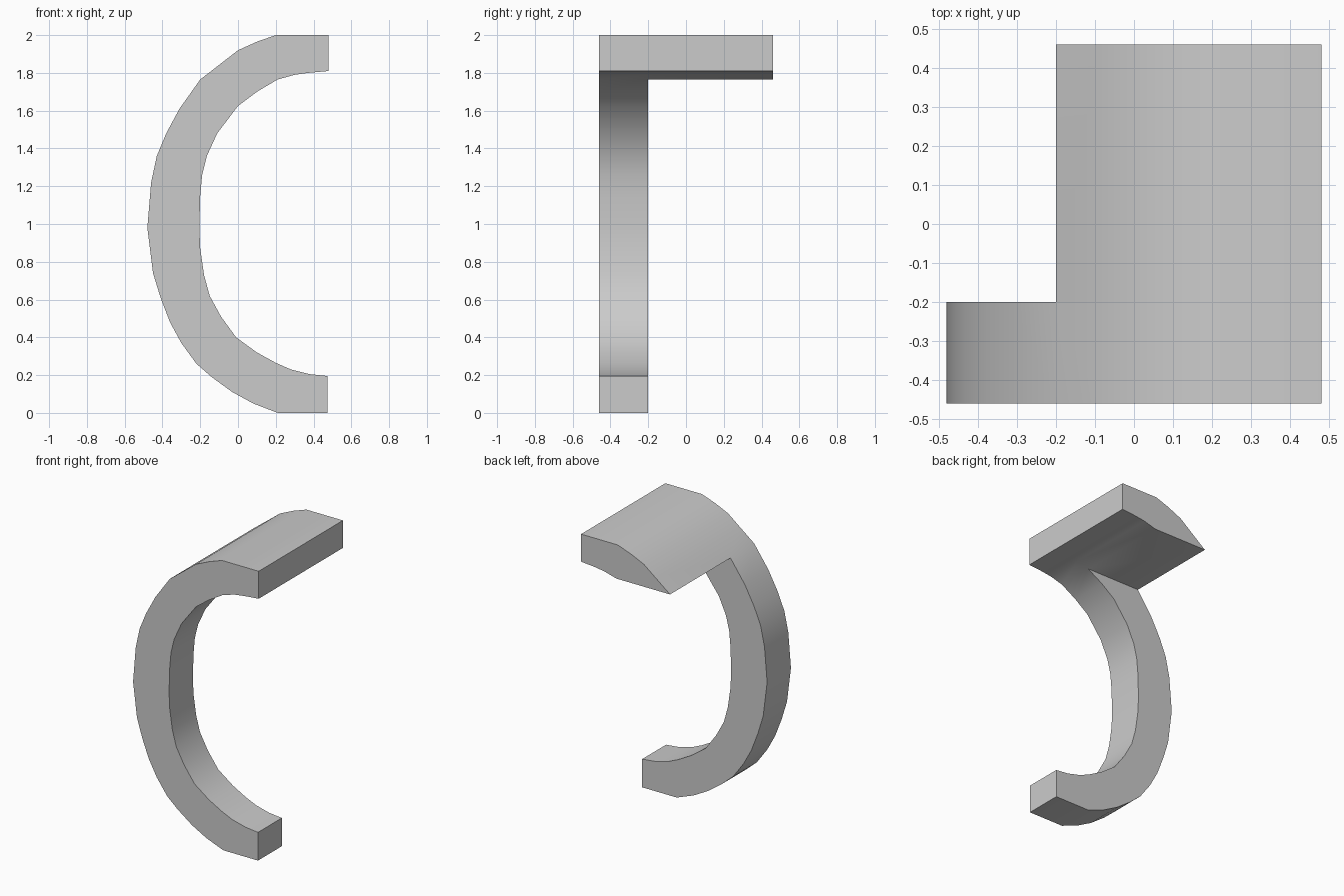
import bpy
import bmesh
import math

default_cube = bpy.data.objects.get("Cube")
if default_cube:
    bpy.data.objects.remove(default_cube, do_unlink=True)

FRONT, ARM_BACK, PLATE_BACK = -0.46, -0.2, 0.46

# Corners shared by the curved arm and the top plate
OUTER_JOINT = (-0.2, 1.765)
INNER_JOINT = (0.21, 1.765)

# Top plate cross-section, from the inner joint round to the outer joint
plate_rim = [(0.3, 1.79), (0.37, 1.8), (0.48, 1.81), (0.48, 2), (0.2, 2),
             (0.1, 1.965), (0, 1.92), (-0.09, 1.85)]

# Curved arm, outer edge downwards and inner edge back up
arm_outer = [(-0.31, 1.61), (-0.38, 1.48), (-0.43, 1.36), (-0.46, 1.22),
             (-0.48, 0.98), (-0.45, 0.74), (-0.41, 0.61), (-0.36, 0.48),
             (-0.3, 0.37), (-0.22, 0.26), (-0.14, 0.19), (-0.03, 0.11),
             (0.08, 0.05), (0.21, 0)]
arm_inner = [(0.475, 0), (0.475, 0.195), (0.38, 0.205), (0.28, 0.23),
             (0.2, 0.265), (0.1, 0.32), (-0.01, 0.4), (-0.09, 0.51),
             (-0.15, 0.62), (-0.18, 0.73), (-0.2, 0.87), (-0.205, 0.98),
             (-0.2, 1.15), (-0.19, 1.26), (-0.165, 1.36), (-0.11, 1.48),
             (0, 1.625), (0.1, 1.7)]


def make_material(name, colour):
    material = bpy.data.materials.new(name)
    material.use_nodes = True
    material.diffuse_color = colour
    material.node_tree.nodes["Principled BSDF"].inputs["Base Color"].default_value = colour
    return material


def add_points(bm, points):
    return [bm.verts.new((x, FRONT, z)) for x, z in points]


bm = bmesh.new()

# Front outline: arm and plate share the joint edge
outer_joint, inner_joint = add_points(bm, [OUTER_JOINT, INNER_JOINT])
arm_verts = add_points(bm, arm_outer + arm_inner)
plate_verts = add_points(bm, plate_rim)
arm_face = bm.faces.new([outer_joint] + arm_verts + [inner_joint])
plate_face = bm.faces.new([outer_joint, inner_joint] + plate_verts)

# Thicken the whole hook to the depth of the arm
result = bmesh.ops.extrude_face_region(bm, geom=[arm_face, plate_face])
for item in result["geom"]:
    if isinstance(item, bmesh.types.BMVert):
        item.co.y = ARM_BACK

# Carry the plate section on to the back
plate_back = max((f for f in bm.faces
                  if all(abs(v.co.y - ARM_BACK) < 0.001 for v in f.verts)),
                 key=lambda f: f.calc_center_median().z)
result = bmesh.ops.extrude_discrete_faces(bm, faces=[plate_back])
for vert in result["faces"][0].verts:
    vert.co.y = PLATE_BACK

bmesh.ops.recalc_face_normals(bm, faces=bm.faces[:])
mesh = bpy.data.meshes.new("curved_hook")
bm.to_mesh(mesh)
bm.free()

# Place the finished hook in the scene
hook = bpy.data.objects.new("curved_hook", mesh)
bpy.context.collection.objects.link(hook)
mesh.materials.append(make_material("plain_grey", (0.6, 0.6, 0.6, 1)))

bpy.ops.object.select_all(action="DESELECT")
hook.select_set(True)
bpy.context.view_layer.objects.active = hook
bpy.ops.object.shade_smooth_by_angle(angle=math.radians(30))
